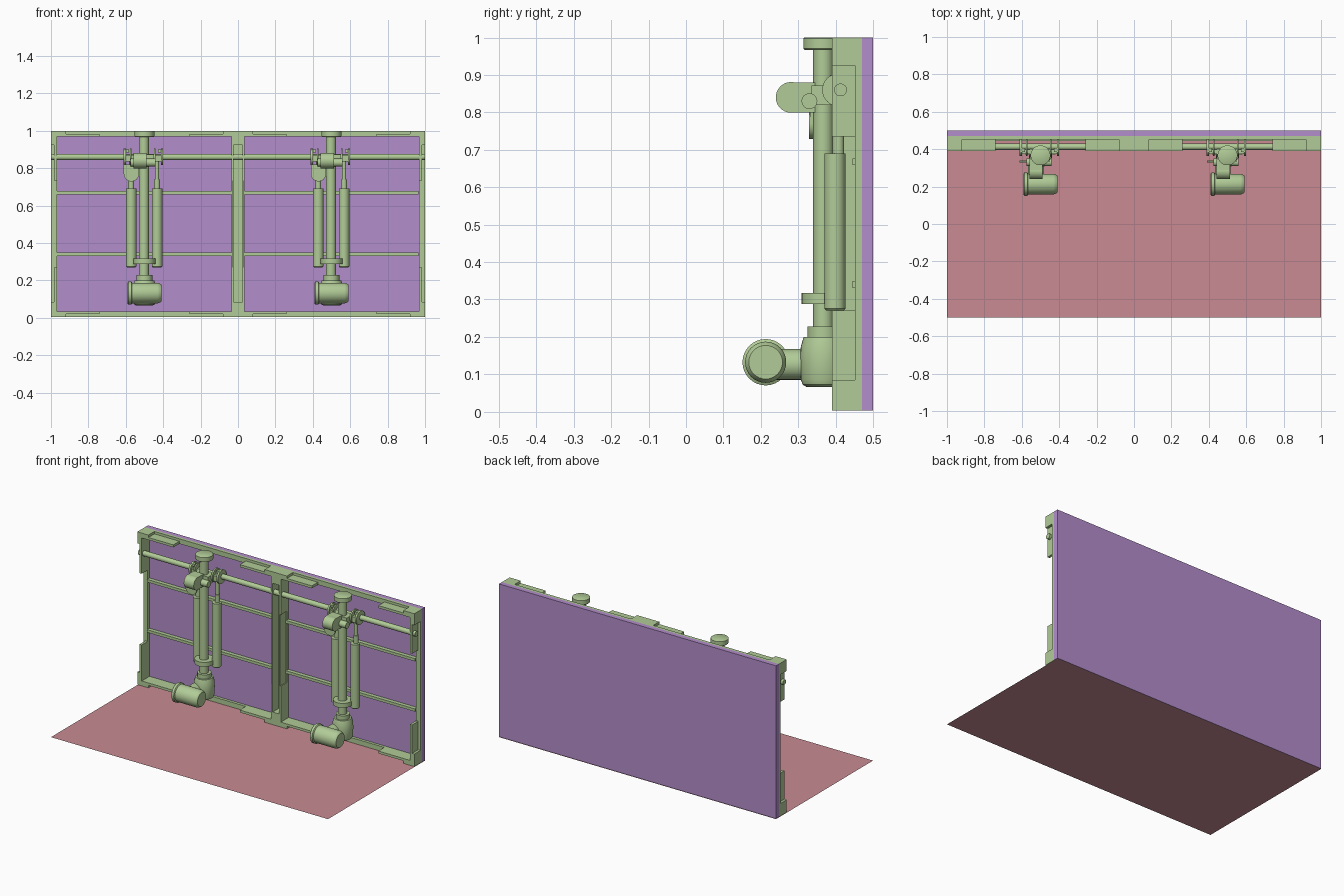
import bpy, bmesh, math
from mathutils import Vector

if "Cube" in bpy.data.objects:
    bpy.data.objects.remove(bpy.data.objects["Cube"])


def material(name, col):
    m = bpy.data.materials.new(name)
    m.diffuse_color = (*col, 1)
    m.use_nodes = True
    m.node_tree.nodes["Principled BSDF"].inputs["Base Color"].default_value = m.diffuse_color
    return m


GREEN = material("soft green", (0.44, 0.60, 0.31))
PURPLE = material("soft purple", (0.45, 0.27, 0.60))
RED = material("soft red", (0.58, 0.26, 0.29))


def box(bm, x0, x1, y0, y1, z0, z1):
    v = [bm.verts.new((x, y, z)) for x in (x0, x1) for y in (y0, y1) for z in (z0, z1)]
    for f in ((0, 1, 3, 2), (4, 6, 7, 5), (0, 4, 5, 1), (2, 3, 7, 6), (0, 2, 6, 4), (1, 5, 7, 3)):
        bm.faces.new([v[i] for i in f])


def lathe(bm, axis, a, b, profile, n=32):
    """Round part: profile is (radius, position along axis); a, b are the centre on the other two axes."""
    rings = []
    for r, t in profile:
        ring = []
        for i in range(n):
            u = a + r * math.cos(2 * math.pi * i / n)
            w = b + r * math.sin(2 * math.pi * i / n)
            co = {'X': (t, u, w), 'Y': (u, t, w), 'Z': (u, w, t)}[axis]
            ring.append(bm.verts.new(co))
        rings.append(ring)
    for p, q in zip(rings, rings[1:]):
        for i in range(n):
            j = (i + 1) % n
            bm.faces.new((p[i], p[j], q[j], q[i]))
    bm.faces.new(rings[0])
    bm.faces.new(rings[-1])


def cyl(bm, axis, a, b, r, t0, t1, n=32):
    lathe(bm, axis, a, b, [(r, t0), (r, t1)], n)


def finish(bm, name, mat, smooth=True):
    bmesh.ops.recalc_face_normals(bm, faces=bm.faces)
    me = bpy.data.meshes.new(name)
    bm.to_mesh(me)
    bm.free()
    me.materials.append(mat)
    ob = bpy.data.objects.new(name, me)
    bpy.context.collection.objects.link(ob)
    if smooth:
        bpy.ops.object.select_all(action='DESELECT')
        ob.select_set(True)
        bpy.context.view_layer.objects.active = ob
        bpy.ops.object.shade_smooth_by_angle(angle=math.radians(35))
    return ob


# Floor sheet
bm = bmesh.new()
bm.faces.new([bm.verts.new(c) for c in ((-1, -.5, 0), (1, -.5, 0), (1, .5, 0), (-1, .5, 0))])
finish(bm, "floor", RED, False)

# Back panel
Z0, Z1 = 0.003, 1.0
bm = bmesh.new()
box(bm, -1, 1, .47, .5, Z0, Z1)
finish(bm, "back_panel", PURPLE, False)

# Frame: back flange plus notched front part
F, M, B = .39, .452, .47      # front, notch floor, back
T, H = .032, .016             # rail thickness and notch depth
bm = bmesh.new()
for top in (False, True):
    def rail(x0, x1, y0, y1, d0, d1):
        if top:
            box(bm, x0, x1, y0, y1, Z1 - d1, Z1 - d0)
        else:
            box(bm, x0, x1, y0, y1, Z0 + d0, Z0 + d1)
    rail(-1, 1, M, B, 0, T)
    for x0, x1 in ((-1, -.92), (-.08, .08), (.92, 1)):
        rail(x0, x1, F, M, 0, T)
    for c in (-.5, .5):
        rail(c - .42, c - .24, F, M, H, T)
        rail(c + .24, c + .42, F, M, H, T)
for s in (-1, 1):
    def post(a, b, y0, y1, z0, z1):
        box(bm, min(s * a, s * b), max(s * a, s * b), y0, y1, z0, z1)
    # Outer posts
    post(1 - T, 1, M, B, Z0 + T, Z1 - T)
    for z0, z1, a in ((Z0 + T, .085, 1), (.085, .27, 1 - H), (.735, .925, 1 - H), (.925, Z1 - T, 1)):
        post(1 - T, a, F, M, z0, z1)
    # Centre post walls
    for z0, z1, a in ((.085, .27, .036), (.27, .735, .031), (.735, .925, .036)):
        post(.023, a, F, M, z0, z1)
box(bm, -.036, .036, M, B, Z0 + T, Z1 - T)
box(bm, -.036, .036, F, M, Z0 + T, .085)
box(bm, -.036, .036, F, M, .925, Z1 - T)
# Cross slats in each bay
for c in (-.5, .5):
    for z in (.34, .668):
        box(bm, c - .469, c + .465, .445, B, z - .009, z + .009)
finish(bm, "frame", GREEN, False)

# Long shaft across the whole frame
bm = bmesh.new()
cyl(bm, 'X', .413, .86, .017, -1, 1)
finish(bm, "cross_shaft", GREEN)

# Two identical lifting units
for c, side in ((-.5, "left"), (.5, "right")):
    Y = .367
    # Screw column with top cap, collars and gearbox
    bm = bmesh.new()
    cyl(bm, 'Z', c - .003, Y, .027, .19, .98)
    lathe(bm, 'Z', c, Y, [(.05, .967), (.053, .97), (.053, .998), (.05, 1.0)])
    cyl(bm, 'Z', c, Y, .042, .195, .228)
    lathe(bm, 'Z', c, Y, [(.045, .066), (.055, .072), (.06, .085), (.062, .14), (.06, .175), (.052, .2)])
    finish(bm, side + "_screw_column", GREEN)

    # Motor and its neck
    bm = bmesh.new()
    cyl(bm, 'Y', c - .025, .126, .041, .22, .35)
    lathe(bm, 'X', .213, .132, [(.055, c - .092), (.062, c - .086), (.062, c - .07), (.055, c - .066),
                                (.055, c + .07), (.052, c + .08), (.045, c + .09)])
    finish(bm, side + "_motor", GREEN)

    # Side cylinders with their piston rods
    bm = bmesh.new()
    for dx in (-.071, .067):
        lathe(bm, 'Z', c + dx, .398, [(.023, .27), (.028, .275), (.028, .69)])
        cyl(bm, 'Z', c + dx, .407, .016, .68, .74)
        cyl(bm, 'Z', c + dx, .407, .011, .74, .85)
    finish(bm, side + "_side_cylinders", GREEN)

    # Lower clamp tying the column to the cylinders
    bm = bmesh.new()
    cyl(bm, 'Z', c, Y, .058, .288, .317)
    box(bm, c - .08, c + .08, .38, .41, .29, .315)
    finish(bm, side + "_lower_clamp", GREEN)

    # Carriage: nut block, pin, crossbar and shaft collars
    bm = bmesh.new()
    box(bm, c - .055, c + .05, .335, .41, .82, .872)
    cyl(bm, 'X', .33, .83, .021, c - .075, c + .06)
    box(bm, c - .1, c + .1, .375, .4, .835, .87)
    for x0, x1 in ((-.112, -.1), (-.078, -.07), (.05, .06), (.088, .1)):
        cyl(bm, 'X', .408, .86, .044, c + x0, c + x1)
    for dx in (-.106, .094):
        box(bm, c + dx - .022 * (dx > 0), c + dx + .022 * (dx < 0), .385, .405, .885, .9)
    finish(bm, side + "_carriage", GREEN)

    # Rounded tongue reaching forward, and the small disc below it
    bm = bmesh.new()
    cyl(bm, 'X', .281, .84, .041, c - .06, c + .012)
    box(bm, c - .06, c + .012, .281, .345, .8, .88)
    cyl(bm, 'Y', c - .07, .77, .041, .329, .339)
    box(bm, c - .111, c - .029, .331, .339, .77, .82)
    finish(bm, side + "_tongue", GREEN)
